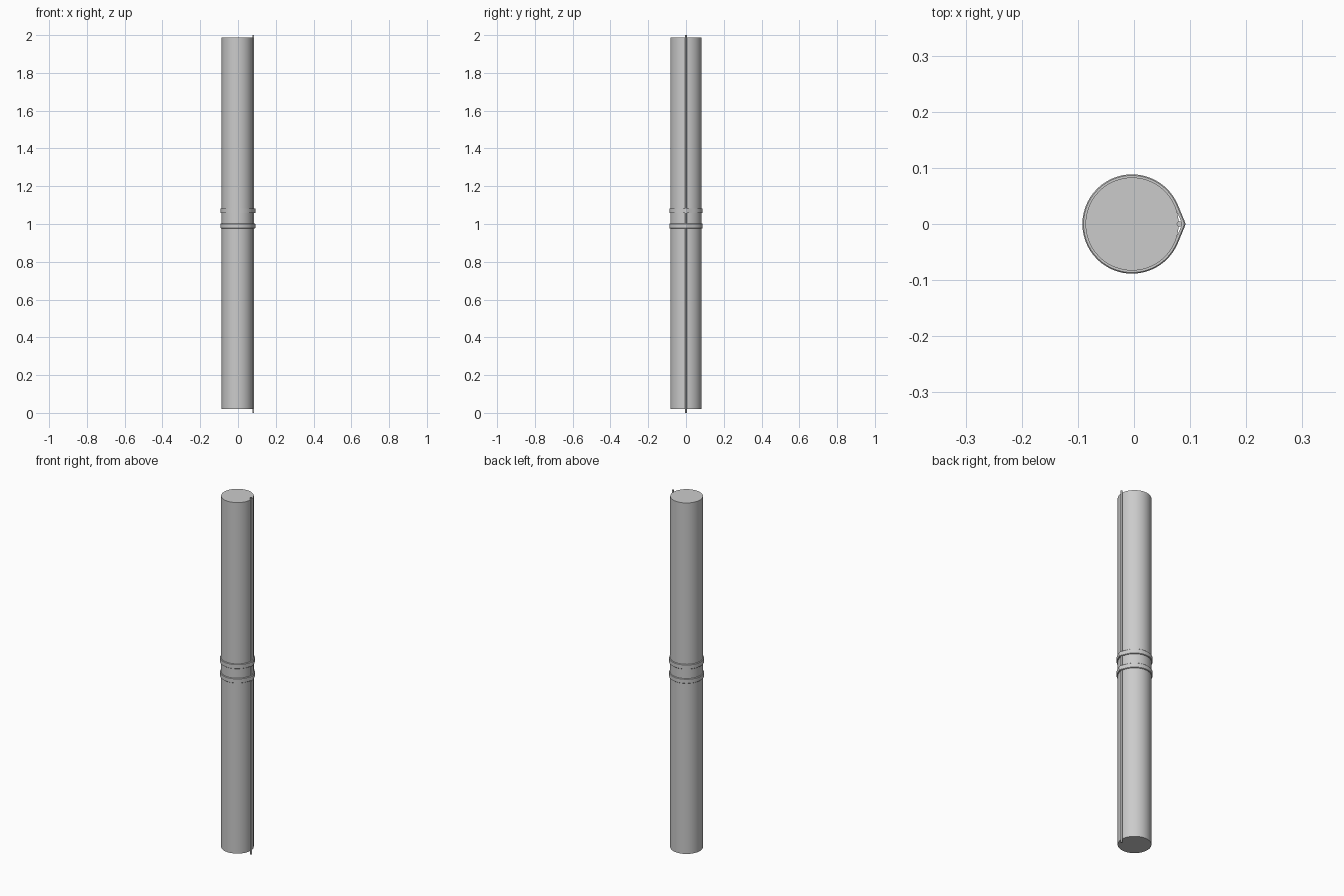
import bpy, bmesh
from math import cos, sin, acos, pi

if "Cube" in bpy.data.objects:
    bpy.data.objects.remove(bpy.data.objects["Cube"])

BODY_X, BODY_R = -0.0035, 0.083
ROD_X, ROD_R = 0.081, 0.005


def smooth(obj):
    bpy.ops.object.select_all(action='DESELECT')
    obj.select_set(True)
    bpy.context.view_layer.objects.active = obj
    bpy.ops.object.shade_smooth_by_angle(angle=0.6)


def cylinder(name, x, radius, z0, z1, sides):
    bpy.ops.mesh.primitive_cylinder_add(
        vertices=sides, radius=radius, depth=z1 - z0, location=(x, 0, (z0 + z1) / 2))
    obj = bpy.context.object
    obj.name = name
    smooth(obj)


def outline(offset):
    """Tight loop around pole and rod, pushed out by offset."""
    a = acos((BODY_R - ROD_R) / (ROD_X - BODY_X))
    arcs = [(BODY_X, BODY_R, a, 2 * pi - a, 48), (ROD_X, ROD_R, -a, a, 8)]
    pts = []
    for cx, r, t0, t1, n in arcs:
        for i in range(n + 1):
            t = t0 + (t1 - t0) * i / n
            pts.append((cx + (r + offset) * cos(t), (r + offset) * sin(t)))
    return pts


def strap(name, z0, z1):
    # cross-section as (offset from pole, height), with chamfered outer edges
    c = 0.002
    section = [(-0.0005, z0), (0.0055 - c, z0), (0.0055, z0 + c),
               (0.0055, z1 - c), (0.0055 - c, z1), (-0.0005, z1)]
    bm = bmesh.new()
    loops = [[bm.verts.new((x, y, z)) for x, y in outline(o)] for o, z in section]
    n = len(loops[0])
    for k, lower in enumerate(loops):
        upper = loops[(k + 1) % len(loops)]
        for i in range(n):
            j = (i + 1) % n
            bm.faces.new((lower[i], lower[j], upper[j], upper[i]))
    bmesh.ops.recalc_face_normals(bm, faces=bm.faces)
    mesh = bpy.data.meshes.new(name)
    bm.to_mesh(mesh)
    bm.free()
    obj = bpy.data.objects.new(name, mesh)
    bpy.context.collection.objects.link(obj)
    smooth(obj)


# main pole and the thin rod running along its side
cylinder("pole", BODY_X, BODY_R, 0.02, 1.987, 48)
cylinder("side_rod", ROD_X, ROD_R, 0.0, 2.0, 12)

# two straps tying the rod to the pole
strap("lower_strap", 0.977, 1.003)
strap("upper_strap", 1.057, 1.083)
